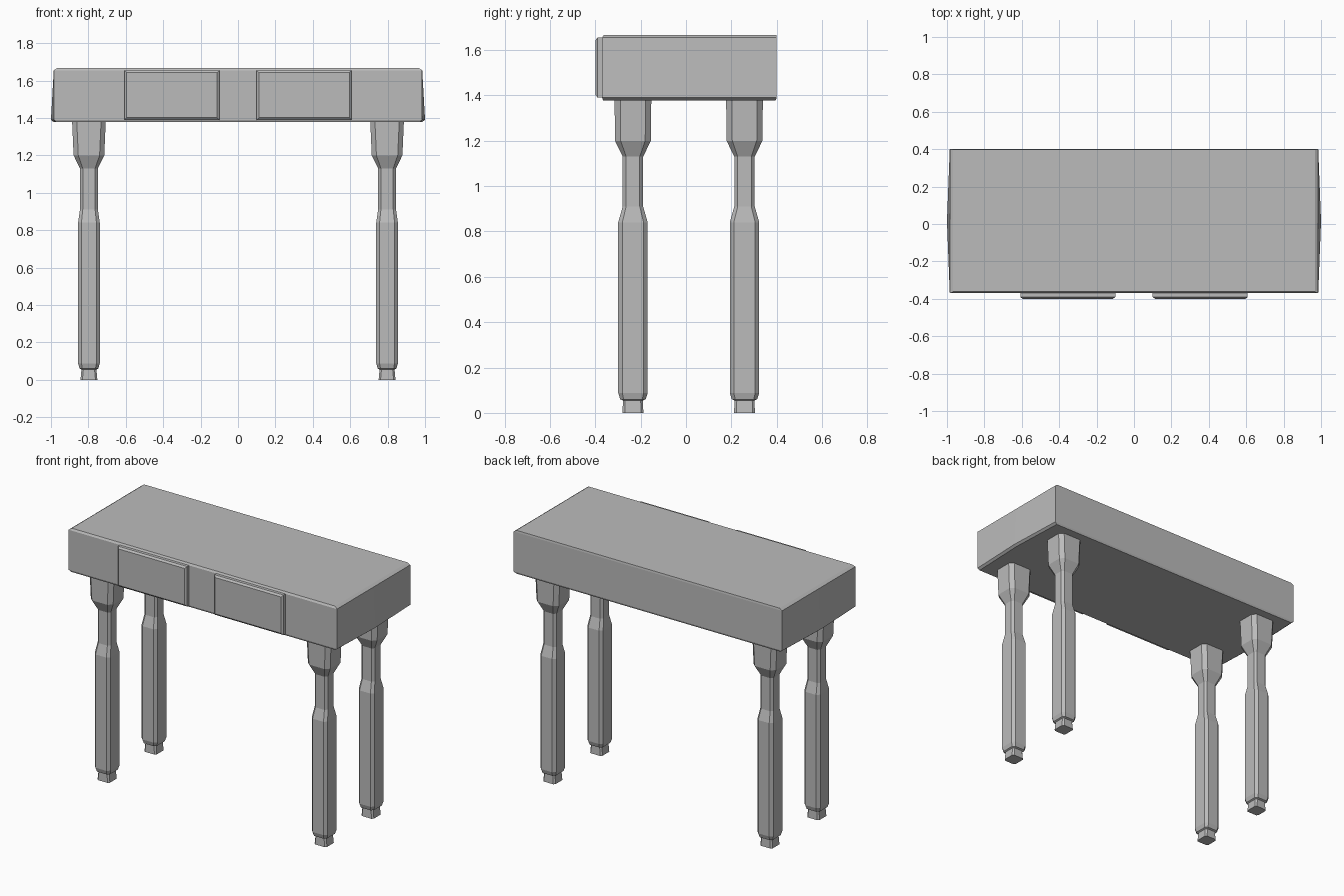
import bpy, bmesh

cube = bpy.data.objects.get("Cube")
if cube:
    bpy.data.objects.remove(cube, do_unlink=True)

# Single plain grey
grey = bpy.data.materials.new("plain_grey")
grey.use_nodes = True
colour = (0.5, 0.5, 0.5, 1)
grey.diffuse_color = colour
grey.node_tree.nodes["Principled BSDF"].inputs["Base Color"].default_value = colour


def finish(bm, name):
    bmesh.ops.recalc_face_normals(bm, faces=bm.faces)
    mesh = bpy.data.meshes.new(name)
    bm.to_mesh(mesh)
    bm.free()
    mesh.materials.append(grey)
    obj = bpy.data.objects.new(name, mesh)
    bpy.context.collection.objects.link(obj)
    return obj


def loft(name, rings):
    """Skin a closed solid through rings of points."""
    bm = bmesh.new()
    loops = [[bm.verts.new(p) for p in ring] for ring in rings]
    for a, b in zip(loops, loops[1:]):
        for i in range(len(a)):
            j = (i + 1) % len(a)
            bm.faces.new((a[i], a[j], b[j], b[i]))
    bm.faces.new(loops[0])
    bm.faces.new(loops[-1])
    return finish(bm, name)


# Table top: bevelled slab whose lower ends bow out slightly
def slab_ring(z, x, bow, front, back):
    mid = (front + back) / 2
    return [(-x, front, z), (x, front, z), (x + bow, mid, z),
            (x, back, z), (-x, back, z), (-x - bow, mid, z)]


loft("table_top", [
    slab_ring(1.378, 0.97, 0.015, -0.365, 0.395),
    slab_ring(1.39, 0.985, 0.015, -0.37, 0.4),
    slab_ring(1.655, 0.985, 0, -0.37, 0.4),
    slab_ring(1.667, 0.967, 0, -0.362, 0.398),
])


# Drawer fronts: shallow plates with a chamfered face
def drawer_ring(cx, y, inset):
    x, low, high = 0.254 - inset, 1.39 + inset, 1.655 - inset
    return [(cx - x, y, low), (cx + x, y, low), (cx + x, y, high), (cx - x, y, high)]


for side, cx in (("left", 0.354), ("right", -0.354)):
    loft(side + "_drawer_front", [drawer_ring(cx, -0.36, 0),
                                  drawer_ring(cx, -0.39, 0),
                                  drawer_ring(cx, -0.4, 0.012)])


# Legs: chamfered blocks, profile rows are height, half width, half depth, chamfer
PROFILE = [
    (0, 0.045, 0.046, 0.01), (0.055, 0.04, 0.044, 0.01),
    (0.06, 0.05, 0.056, 0.015), (0.088, 0.058, 0.065, 0.018),
    (0.84, 0.058, 0.065, 0.018), (0.91, 0.048, 0.045, 0.015),
    (1.13, 0.048, 0.045, 0.015), (1.2, 0.082, 0.079, 0.025),
    (1.385, 0.09, 0.081, 0.025),
]


def leg_ring(cx, cy, z, w, d, c):
    corners = [(w, c - d), (w, d - c), (w - c, d), (c - w, d),
               (-w, d - c), (-w, c - d), (c - w, -d), (w - c, -d)]
    return [(cx + x, cy + y, z) for x, y in corners]


for side, cx in (("left", 0.797), ("right", -0.797)):
    for end, cy in (("front", -0.234), ("back", 0.258)):
        loft(f"{end}_{side}_leg", [leg_ring(cx, cy, *row) for row in PROFILE])
